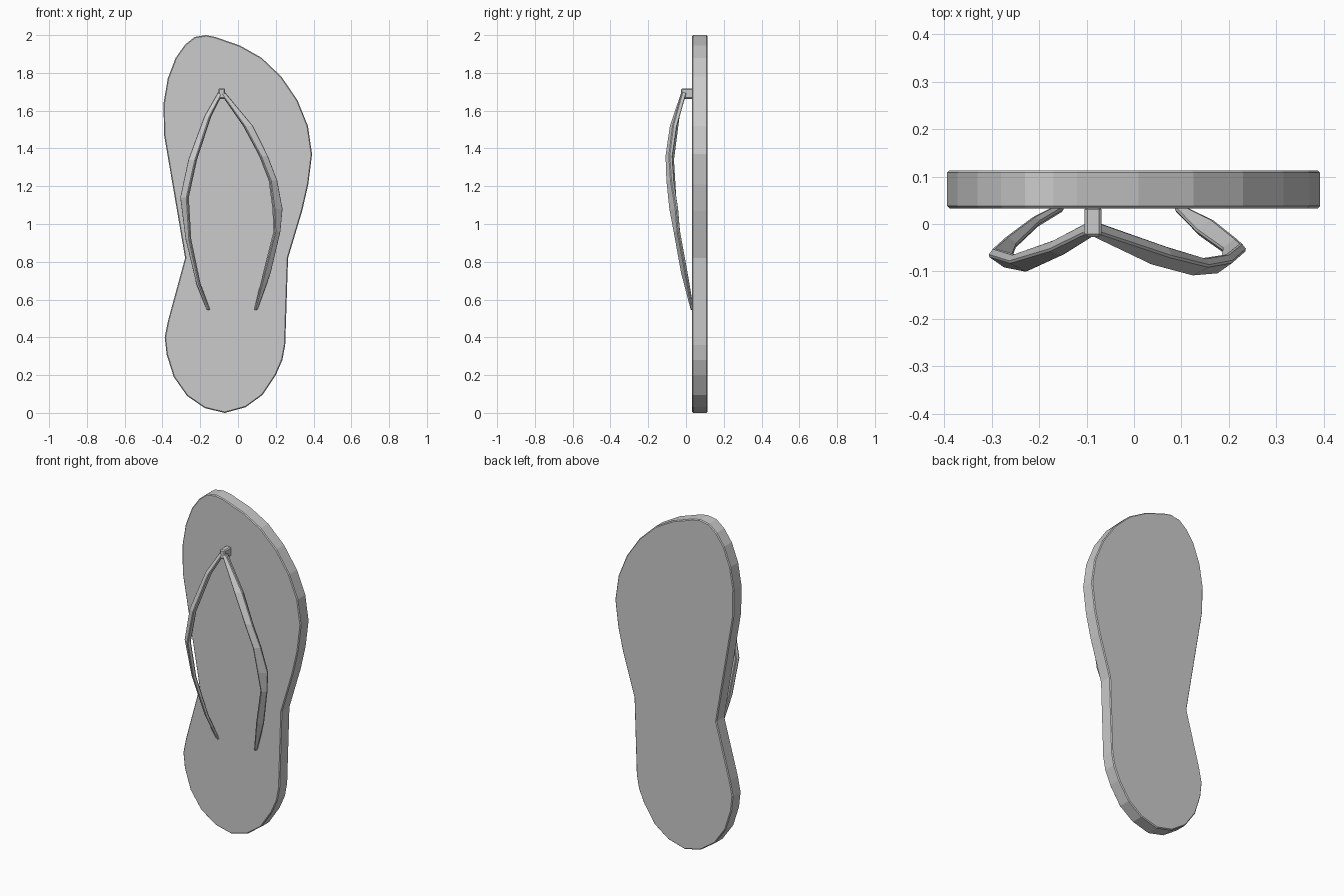
import bpy, bmesh
from math import sin, cos, radians

if "Cube" in bpy.data.objects:
    bpy.data.objects.remove(bpy.data.objects["Cube"])


def finish(name, bm, bevel):
    bmesh.ops.recalc_face_normals(bm, faces=bm.faces)
    me = bpy.data.meshes.new(name)
    bm.to_mesh(me)
    bm.free()
    ob = bpy.data.objects.new(name, me)
    bpy.context.collection.objects.link(ob)
    mod = ob.modifiers.new("soft_edge", 'BEVEL')
    mod.width, mod.segments = bevel, 1
    mod.limit_method, mod.angle_limit = 'ANGLE', radians(50)
    return ob


# Sole: outline in x, z extruded through its thickness
outline = [(-.17, 2), (-.12, 1.99), (.01, 1.945), (.125, 1.88), (.23, 1.78), (.315, 1.655),
           (.37, 1.52), (.392, 1.37), (.372, 1.21), (.34, 1.07), (.265, .82), (.25, .36),
           (.235, .28), (.20, .2), (.13, .095), (.04, .03), (-.07, 0), (-.175, .025),
           (-.27, .09), (-.34, .19), (-.378, .31), (-.388, .40), (-.37, .49), (-.28, .82),
           (-.392, 1.475), (-.394, 1.64), (-.372, 1.77), (-.33, 1.88), (-.28, 1.95), (-.23, 1.99)]
bm = bmesh.new()
face = bm.faces.new([bm.verts.new((x, .033, z)) for x, z in outline])
ext = bmesh.ops.extrude_face_region(bm, geom=[face])
bmesh.ops.translate(bm, vec=(0, .08, 0),
                    verts=[v for v in ext['geom'] if isinstance(v, bmesh.types.BMVert)])
finish("sole", bm, .005)


# Straps: tilted ribbon sections (inner x, outer x, front y, back y, z, tilt, thickness)
def strap(name, sections):
    bm = bmesh.new()
    rings = []
    for xi, xo, yf, yb, z, tilt, t in sections:
        side = 1 if xo > xi else -1
        a = radians(tilt)
        w = (abs(xo - xi) - t * sin(a)) / cos(a)
        cx, cy = (xi + xo) / 2, (yf + yb) / 2
        ring = []
        for u, v in ((-1, -1), (1, -1), (1, 1), (-1, 1)):
            du, dv = u * w / 2, v * t / 2
            ring.append(bm.verts.new((cx + side * (du * cos(a) - dv * sin(a)),
                                      cy + du * sin(a) + dv * cos(a), z)))
        rings.append(ring)
    for r, s in zip(rings, rings[1:]):
        for i in range(4):
            j = (i + 1) % 4
            bm.faces.new((r[i], r[j], s[j], s[i]))
    bm.faces.new(rings[0])
    bm.faces.new(rings[-1])
    return finish(name, bm, .004)


strap("right_strap", [
    (-.10, -.07, -.025, .005, 1.70, 10, .025),
    (.025, .08, -.088, -.045, 1.52, 20, .025),
    (.11, .16, -.11, -.07, 1.36, 28, .022),
    (.16, .21, -.10, -.068, 1.23, 35, .022),
    (.18, .238, -.085, -.045, 1.08, 38, .02),
    (.185, .227, -.065, -.032, .96, 38, .02),
    (.13, .175, -.022, .005, .74, 35, .018),
    (.083, .105, .022, .045, .545, 30, .014)])
strap("left_strap", [
    (-.075, -.105, -.025, .005, 1.70, 10, .025),
    (-.14, -.18, -.07, -.03, 1.57, 20, .025),
    (-.215, -.265, -.102, -.062, 1.34, 28, .022),
    (-.258, -.308, -.093, -.05, 1.14, 35, .022),
    (-.245, -.28, -.058, -.025, .92, 38, .02),
    (-.195, -.222, -.01, .018, .68, 35, .018),
    (-.145, -.167, .022, .045, .545, 30, .014)])

# Toe post joining both straps to the sole
bm = bmesh.new()
bmesh.ops.create_cube(bm, size=1)
for v in bm.verts:
    v.co = (-.086 + v.co.x * .036, .005 + v.co.y * .064, 1.69 + v.co.z * .055)
finish("toe_post", bm, .006)
